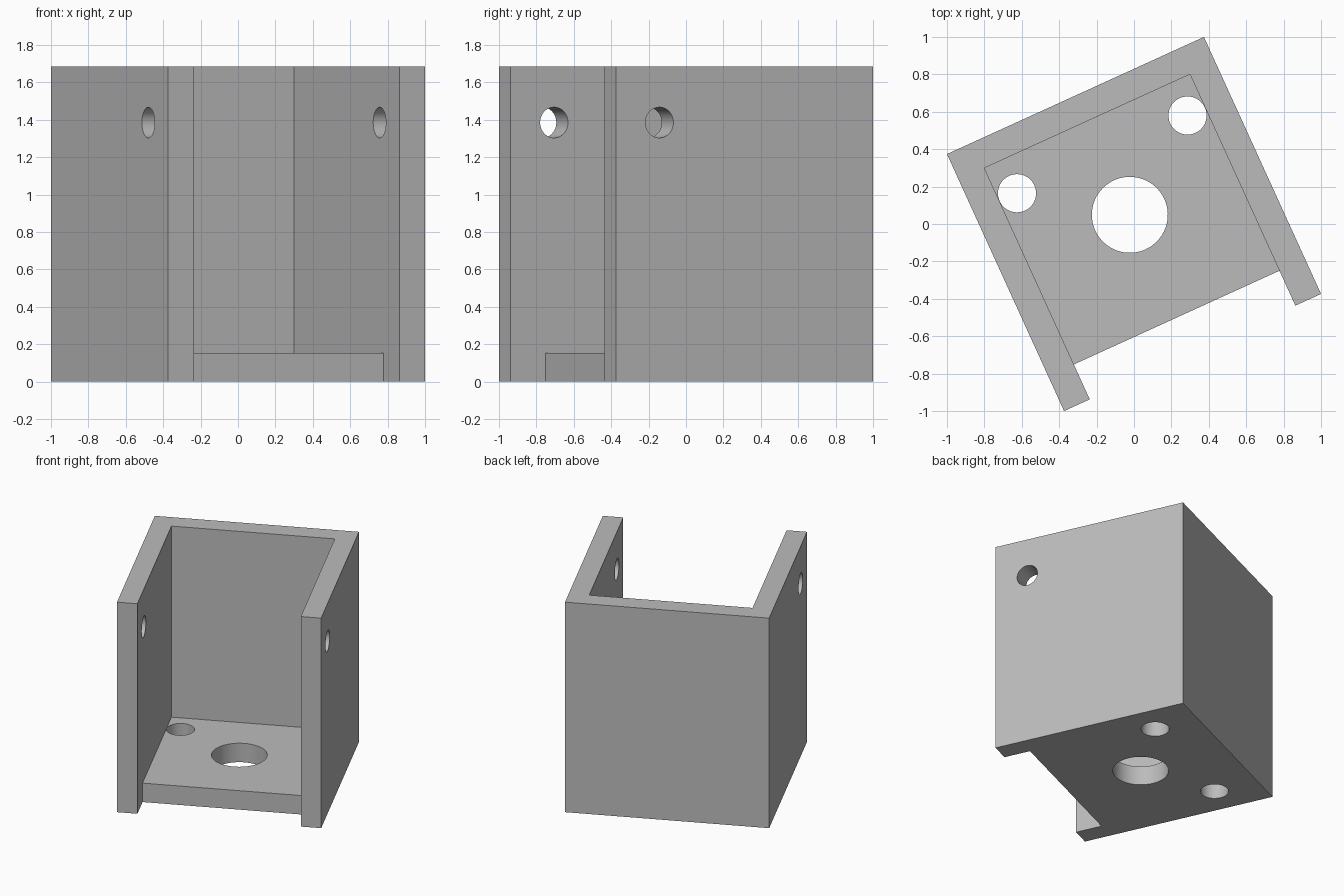
import bpy
import bmesh
import math
from mathutils import Matrix, Vector

default = bpy.data.objects.get("Cube")
if default:
    bpy.data.objects.remove(default, do_unlink=True)

HALF = 0.755        # half of the square footprint
INNER = 0.604       # inner face of the walls
HEIGHT = 1.685
FLOOR = 0.152
FLOOR_FRONT = -0.55
TURN = Matrix.Rotation(math.radians(24.5), 4, 'Z')

grey = bpy.data.materials.new("plain grey")
grey.use_nodes = True
colour = (0.5, 0.5, 0.5, 1)
grey.diffuse_color = colour
grey.node_tree.nodes["Principled BSDF"].inputs["Base Color"].default_value = colour


def finish(name, bm):
    bmesh.ops.recalc_face_normals(bm, faces=bm.faces)
    mesh = bpy.data.meshes.new(name)
    bm.to_mesh(mesh)
    bm.free()
    mesh.materials.append(grey)
    obj = bpy.data.objects.new(name, mesh)
    bpy.context.collection.objects.link(obj)
    return obj


def prism(name, outline, height):
    bm = bmesh.new()
    face = bm.faces.new([bm.verts.new((x, y, 0)) for x, y in outline])
    side = bmesh.ops.extrude_face_region(bm, geom=[face])["geom"]
    verts = [v for v in side if isinstance(v, bmesh.types.BMVert)]
    bmesh.ops.translate(bm, verts=verts, vec=(0, 0, height))
    return finish(name, bm)


def rod(name, centre, radius, depth, across=False):
    bm = bmesh.new()
    place = Matrix.Translation(Vector(centre))
    if across:
        place = place @ Matrix.Rotation(math.pi / 2, 4, 'Y')
    bmesh.ops.create_cone(bm, cap_ends=True, segments=64, radius1=radius,
                          radius2=radius, depth=depth, matrix=place)
    return finish(name, bm)


def combine(target, tool, operation):
    mod = target.modifiers.new(tool.name, 'BOOLEAN')
    mod.operation = operation
    mod.solver = 'EXACT'
    mod.object = tool
    bpy.context.view_layer.objects.active = target
    bpy.ops.object.modifier_apply(modifier=mod.name)
    bpy.data.objects.remove(tool, do_unlink=True)


# Three-walled frame, open at the front
bracket = prism("bracket", [
    (-HALF, -HALF), (-INNER, -HALF), (-INNER, INNER), (INNER, INNER),
    (INNER, -HALF), (HALF, -HALF), (HALF, HALF), (-HALF, HALF)], HEIGHT)

# Floor plate, let into the walls
sunk = INNER + 0.05
floor = prism("floor_plate", [(-sunk, FLOOR_FRONT), (sunk, FLOOR_FRONT),
                              (sunk, sunk), (-sunk, sunk)], FLOOR)
combine(bracket, floor, 'UNION')

# Large centre hole and two mounting holes in the floor
combine(bracket, rod("centre_hole", (0, 0.054, 0), 0.203, 0.6), 'DIFFERENCE')
for s in (-1, 1):
    combine(bracket, rod("mounting_hole", (s * 0.501, 0.409, 0), 0.102, 0.6), 'DIFFERENCE')

# Pivot hole through both side walls
combine(bracket, rod("pivot_hole", (0, -0.5, 1.385), 0.082, 2, True), 'DIFFERENCE')

bracket.data.transform(TURN)
bpy.ops.object.select_all(action='DESELECT')
bracket.select_set(True)
bpy.context.view_layer.objects.active = bracket
bpy.ops.object.shade_smooth_by_angle(angle=math.radians(30))
